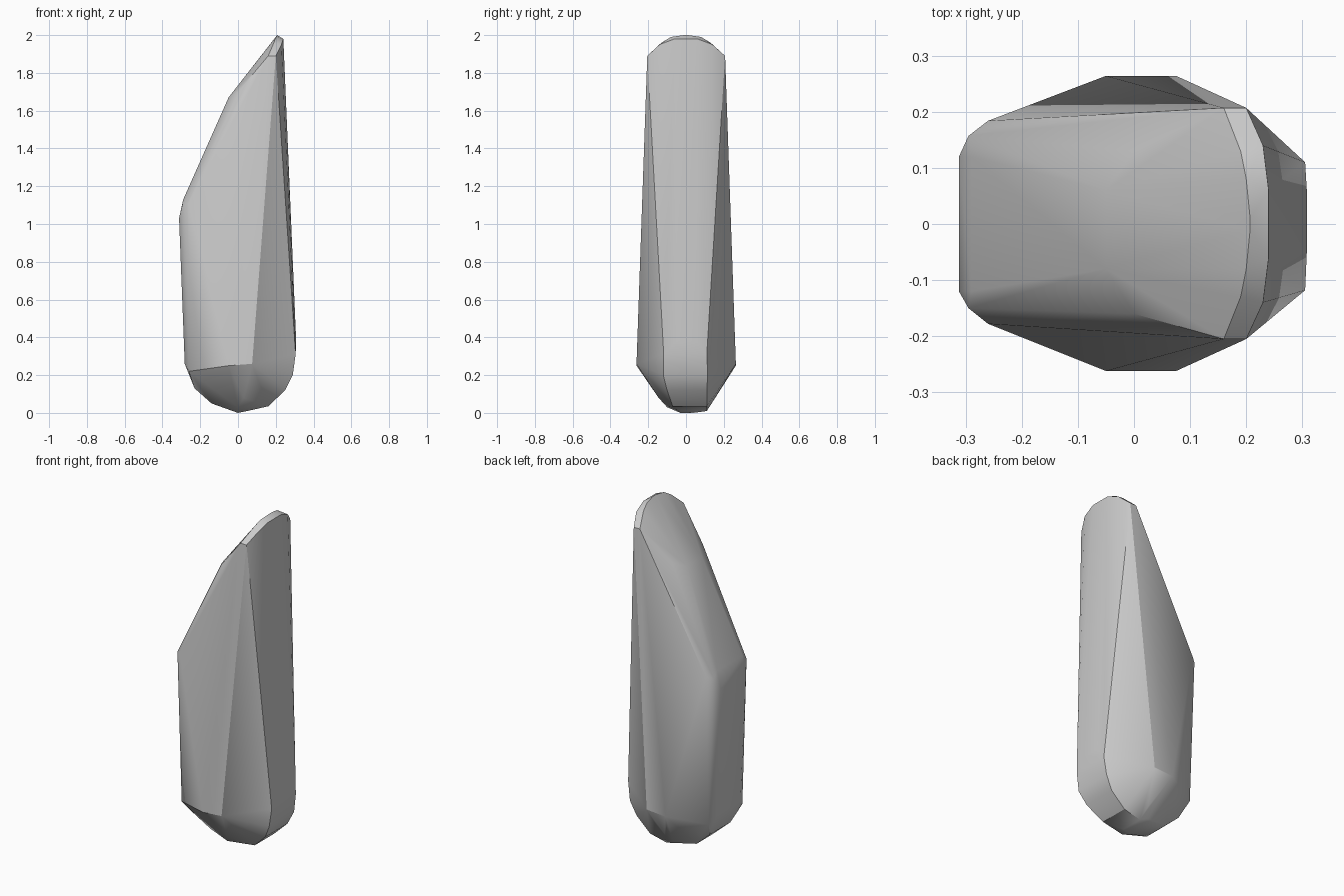
import bpy
import bmesh
import math

# Remove the default object
default = bpy.data.objects.get("Cube")
if default:
    bpy.data.objects.remove(default, do_unlink=True)


def make_material(name, value):
    material = bpy.data.materials.new(name)
    material.use_nodes = True
    colour = (value, value, value, 1)
    material.diffuse_color = colour
    shader = material.node_tree.nodes["Principled BSDF"]
    shader.inputs["Base Color"].default_value = colour
    return material


def make_hull(name, rows, material):
    """Wrap a tight skin around rows of (x, z, front y, back y)."""
    mesh_builder = bmesh.new()
    for x, z, front, back in rows:
        for y in (front, back):
            mesh_builder.verts.new((x, y, z))
    result = bmesh.ops.convex_hull(mesh_builder, input=mesh_builder.verts)
    # Drop any corner that fell inside the skin
    loose = [vert for vert in mesh_builder.verts if not vert.link_faces]
    bmesh.ops.delete(mesh_builder, geom=loose, context="VERTS")
    bmesh.ops.recalc_face_normals(mesh_builder, faces=mesh_builder.faces)
    mesh = bpy.data.meshes.new(name)
    mesh_builder.to_mesh(mesh)
    mesh_builder.free()
    mesh.materials.append(material)
    obj = bpy.data.objects.new(name, mesh)
    bpy.context.collection.objects.link(obj)
    return obj


# Rounded tip with a narrow bevelled rim
tip = [
    (.16, 1.89, -.205, .207),
    (.2, 1.89, -.205, .207),
    (.19, 1.96, -.13, .13),
    (.2, 1.99, -.08, .08),
    (.207, 2, -.01, .01),
    (.23, 1.95, -.14, .14),
    (.24, 1.98, -.06, .06),
]

# Sloping shoulder and the corner below it
shoulder = [
    (-.05, 1.67, -.08, .06),
    (0, 1.7, -.16, .13),
    (-.26, 1.11, -.178, .184),
    (-.295, 1.1, -.15, .157),
    (-.29, 1.13, -.12, .12),
    (-.312, 1.03, -.12, .12),
]

# Widest band just above the rounded base
band = [
    (-.05, .25, -.262, .264),
    (.075, .26, -.262, .264),
    (-.282, .26, -.11, .11),
    (-.26, .22, -.16, .16),
    (.305, .31, -.118, .11),
    (.308, .38, -.05, .06),
]

# Rounded base
base = [
    (-.23, .13, -.09, .1),
    (-.14, .05, -.06, .1),
    (0, .03, -.1, .12),
    (0, 0, -.03, .04),
    (.05, .01, -.03, .11),
    (.16, .035, -.07, .11),
    (.25, .12, -.1, .11),
    (.29, .2, -.12, .115),
    (.03, .08, -.145, .155),
]

stone_grey = make_material("stone_grey", .6)
stone = make_hull("standing_stone", tip + shoulder + band + base, stone_grey)

# Soft shading with the sharper edges kept
bpy.ops.object.select_all(action="DESELECT")
stone.select_set(True)
bpy.context.view_layer.objects.active = stone
bpy.ops.object.shade_smooth_by_angle(angle=math.radians(30))
